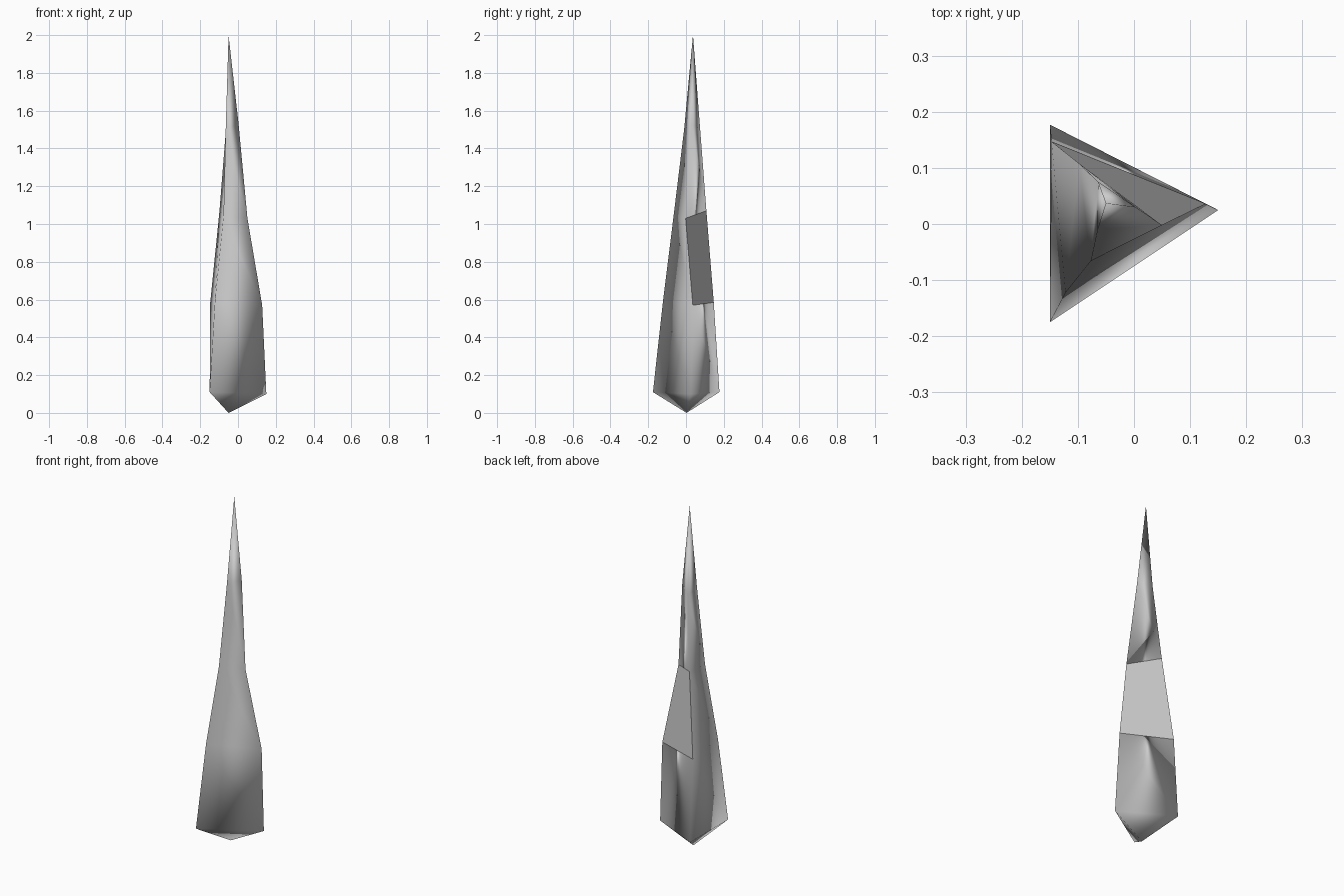
import bpy
import bmesh

if "Cube" in bpy.data.objects:
    bpy.data.objects.remove(bpy.data.objects["Cube"])

# Three-cornered cross-sections from bottom to top: back-left, right, front-left corner
rings = [
    [(-0.15, 0.177, 0.11), (0.15, 0.025, 0.10), (-0.15, -0.175, 0.11)],
    [(-0.147, 0.147, 0.585), (0.128, 0.036, 0.57), (-0.122, -0.122, 0.59)],
    [(-0.098, 0.108, 1.07), (0.05, -0.002, 1.03), (-0.077, -0.066, 1.04)],
    [(-0.064, 0.075, 1.50), (0.003, 0.03, 1.53), (-0.065, -0.01, 1.50)],
]
bottom_point = (-0.05, 0.003, 0.0)
top_point = (-0.05, 0.037, 2.0)

bm = bmesh.new()
loops = [[bm.verts.new(p) for p in ring] for ring in rings]
base, tip = bm.verts.new(bottom_point), bm.verts.new(top_point)

# Shard sides, pointed foot and long tip
flat_panel = None
for i in range(3):
    j = (i + 1) % 3
    bm.faces.new((base, loops[0][i], loops[0][j]))
    bm.faces.new((tip, loops[-1][j], loops[-1][i]))
    for k in range(len(loops) - 1):
        lo, hi = loops[k], loops[k + 1]
        face = bm.faces.new((lo[i], hi[i], hi[j], lo[j]))
        if i == 0 and k == 1:
            flat_panel = face
bmesh.ops.recalc_face_normals(bm, faces=bm.faces)

# Soft shading all over, except the one flat panel on the back right
for face in bm.faces:
    face.smooth = face is not flat_panel

mesh = bpy.data.meshes.new("spike_shard")
bm.to_mesh(mesh)
bm.free()
bpy.context.collection.objects.link(bpy.data.objects.new("spike_shard", mesh))
